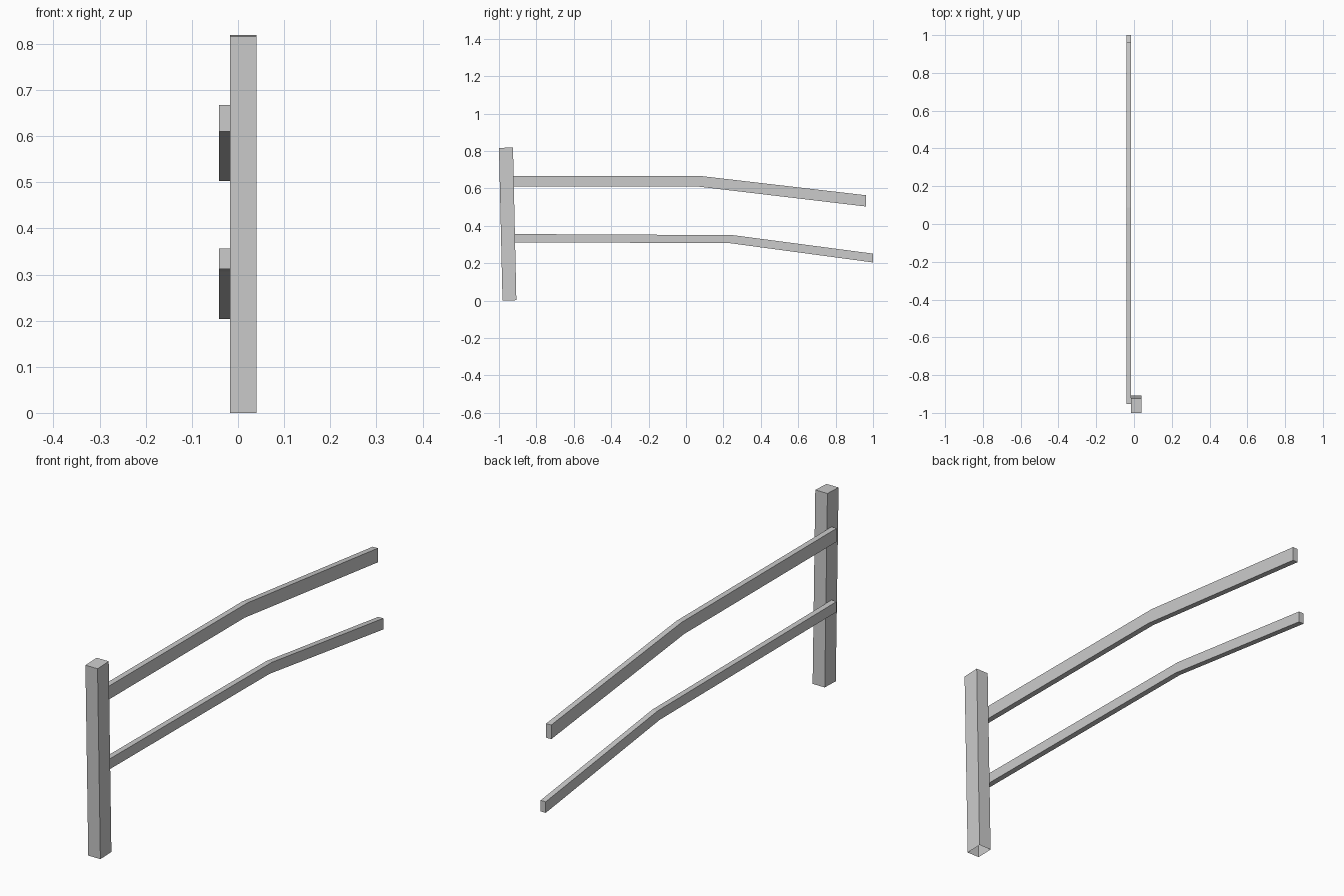
import bpy
import bmesh

if "Cube" in bpy.data.objects:
    bpy.data.objects.remove(bpy.data.objects["Cube"])


def extrude_profile(name, rings, x0, x1, open_start=False):
    """Sweep a bar through pairs of (y, z) points, spanning x0 to x1."""
    bm = bmesh.new()
    loops = []
    for a, b in rings:
        loops.append([bm.verts.new((x, y, z)) for x, (y, z) in
                      ((x0, a), (x1, a), (x1, b), (x0, b))])
    for low, high in zip(loops, loops[1:]):
        for i in range(4):
            j = (i + 1) % 4
            bm.faces.new((low[i], low[j], high[j], high[i]))
    if not open_start:
        bm.faces.new(loops[0][::-1])
    bm.faces.new(loops[-1])
    bmesh.ops.recalc_face_normals(bm, faces=bm.faces)
    mesh = bpy.data.meshes.new(name)
    bm.to_mesh(mesh)
    bm.free()
    obj = bpy.data.objects.new(name, mesh)
    bpy.context.collection.objects.link(obj)
    return obj


# Slightly leaning post, open underneath
extrude_profile("post", [((-0.981, 0.0), (-0.907, 0.002)),
                         ((-1.0, 0.816), (-0.925, 0.819))],
                -0.017, 0.04, open_start=True)

# Two rails on the side of the post, each with one downward bend
rails = {
    "upper_rail": [((-0.953, 0.610), (-0.953, 0.667)),
                   ((0.07, 0.609), (0.088, 0.665)),
                   ((0.963, 0.503), (0.963, 0.563))],
    "lower_rail": [((-0.953, 0.312), (-0.953, 0.356)),
                   ((0.235, 0.307), (0.25, 0.350)),
                   ((1.0, 0.204), (1.0, 0.251))],
}
for name, rings in rails.items():
    extrude_profile(name, rings, -0.041, -0.017)
